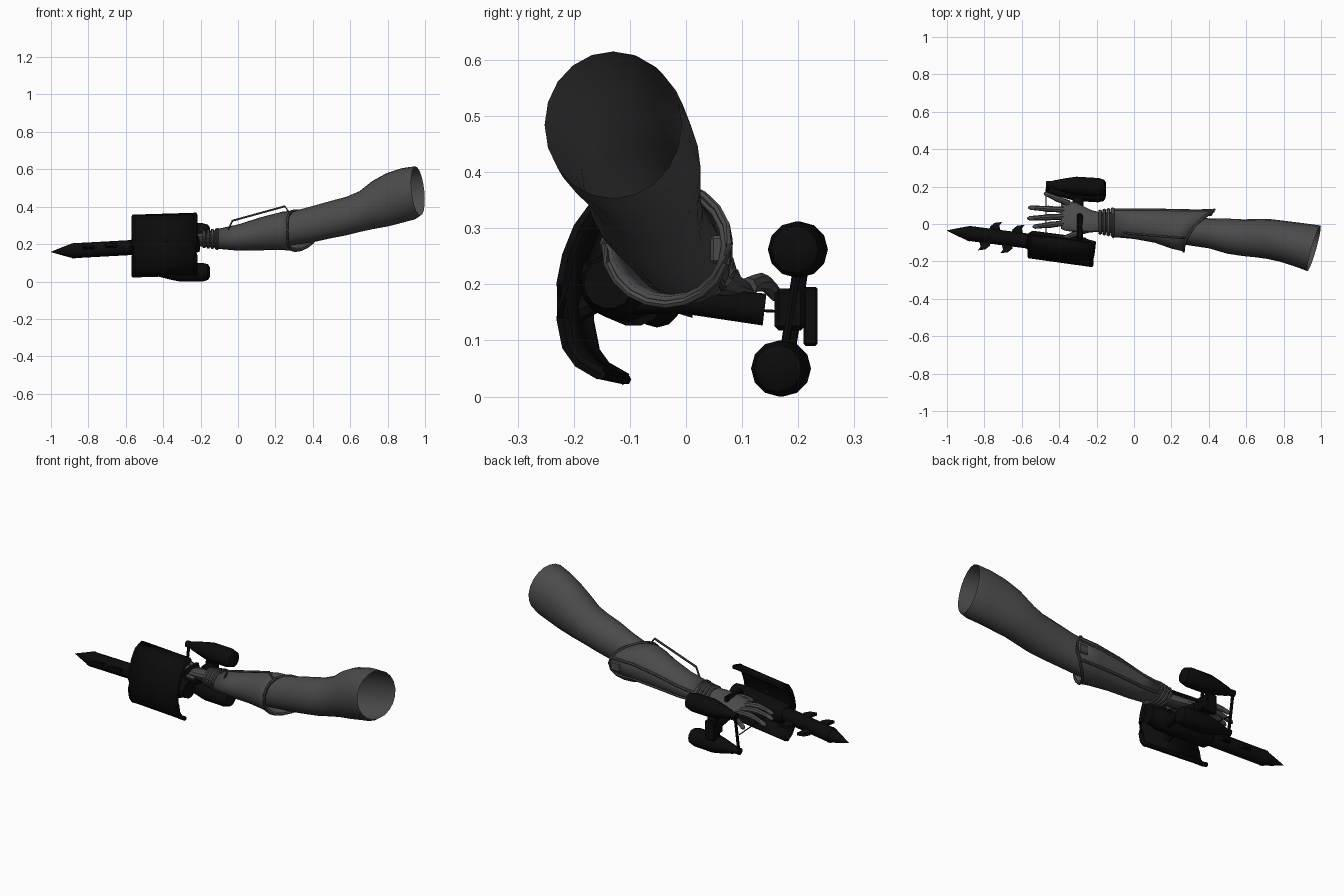
import bpy, bmesh, math
from mathutils import Vector

cube = bpy.data.objects.get("Cube")
if cube:
    bpy.data.objects.remove(cube, do_unlink=True)


def material(name, value):
    m = bpy.data.materials.new(name)
    m.use_nodes = True
    colour = (value, value, value, 1)
    m.diffuse_color = colour
    m.node_tree.nodes["Principled BSDF"].inputs["Base Color"].default_value = colour
    return m


GREY = material("dark grey", 0.07)
BLACK = material("near black", 0.0035)


def finish(name, bm, mat, angle=40):
    bmesh.ops.recalc_face_normals(bm, faces=bm.faces)
    mesh = bpy.data.meshes.new(name)
    bm.to_mesh(mesh)
    bm.free()
    mesh.materials.append(mat)
    ob = bpy.data.objects.new(name, mesh)
    bpy.context.collection.objects.link(ob)
    bpy.ops.object.select_all(action="DESELECT")
    bpy.context.view_layer.objects.active = ob
    ob.select_set(True)
    bpy.ops.object.shade_smooth_by_angle(angle=math.radians(angle))
    return ob


def skin(bm, rings, capped=True, closed=False):
    rows = [[bm.verts.new(p) for p in ring] for ring in rings]
    pairs = list(zip(rows, rows[1:])) + ([(rows[-1], rows[0])] if closed else [])
    for a, b in pairs:
        for i in range(len(a)):
            j = (i + 1) % len(a)
            bm.faces.new((a[i], a[j], b[j], b[i]))
    if capped and not closed:
        bm.faces.new(rows[0])
        bm.faces.new(rows[-1])


def sleeve_ring(x, y, z, ry, rz, lean_y=0, lean_z=0, sides=20):
    # Oval across the arm, leaning so that x follows the y and z offsets
    ring = []
    for i in range(sides):
        t = math.tau * i / sides
        dy, dz = ry * math.cos(t), rz * math.sin(t)
        ring.append(Vector((x + lean_y * dy + lean_z * dz, y + dy, z + dz)))
    return ring


def tube(name, points, radii, mat, sides=10, closed=False):
    # Round sections along a path
    pts = [Vector(p) for p in points]
    if not isinstance(radii, (list, tuple)):
        radii = [radii] * len(pts)
    rings, n = [], len(pts)
    for k, p in enumerate(pts):
        after = pts[(k + 1) % n] if closed else pts[min(k + 1, n - 1)]
        before = pts[k - 1] if closed else pts[max(k - 1, 0)]
        d = (after - before).normalized()
        u = d.cross(Vector((0, 0, 1)))
        u = u.normalized() if u.length > 0.05 else Vector((0, 1, 0))
        v = d.cross(u).normalized()
        rings.append([p + radii[k] * (u * math.cos(a) + v * math.sin(a))
                      for a in (math.tau * i / sides for i in range(sides))])
    bm = bmesh.new()
    skin(bm, rings, closed=closed)
    return finish(name, bm, mat)


def box(name, centre, size, mat):
    bm = bmesh.new()
    bmesh.ops.create_cube(bm, size=1)
    bmesh.ops.scale(bm, vec=size, verts=bm.verts)
    bmesh.ops.bevel(bm, geom=bm.edges[:], offset=min(size) * 0.15, segments=1, affect="EDGES")
    ob = finish(name, bm, mat, 30)
    ob.location = centre


# Arm, open at the shoulder end
arm = [(-.18, .01, .225, .05, .04), (0, 0, .232, .07, .06), (.2, -.02, .265, .08, .085),
       (.4, -.05, .307, .08, .097), (.5, -.065, .332, .094, .1), (.58, -.073, .35, .098, .103),
       (.65, -.076, .374, .102, .109), (.72, -.08, .408, .106, .127, .1, -.04),
       (.8, -.093, .437, .108, .141, .2, -.06), (.88, -.11, .461, .114, .143, .25, -.08),
       (.935, -.123, .473, .119, .14, .28, -.09), (.962, -.13, .484, .122, .131, .28, -.1)]
bm = bmesh.new()
skin(bm, [sleeve_ring(*s) for s in arm], capped=False)
finish("arm", bm, GREY, 60)

# Gauntlet, its elbow opening sweeping into a point at the back
cuff = [(-.11, .005, .228, .075, .053), (0, 0, .235, .08, .07), (.12, -.01, .255, .09, .088, .1),
        (.24, -.027, .271, .104, .103, .4), (.34, -.035, .272, .112, .108)]
rings = [sleeve_ring(*s) for s in cuff]
for p in rings[-1]:
    p.x = .265 + .165 * ((p.y + .147) / .224) ** 2
bm = bmesh.new()
skin(bm, rings, capped=False)
ob = finish("gauntlet", bm, GREY)
mod = ob.modifiers.new("thickness", "SOLIDIFY")
mod.thickness = 0.014
tube("gauntlet_rim", rings[-1], 0.007, GREY, 6, closed=True)
tube("gauntlet_cuff_edge", rings[0], 0.007, GREY, 6, closed=True)

# Raised seams running along the gauntlet, and the narrow strap above its front edge
for name, side in (("back_seam", 1), ("front_seam", 18)):
    tube(name, [r[side] for r in rings], 0.007, GREY, 6)
tube("top_strap", [(-.06, -.045, .26), (-.03, -.05, .325), (.25, -.075, .402), (.28, -.075, .36)],
     0.006, GREY, 6)
box("elbow_buckle", (.39, .062, .262), (.06, .036, .05), GREY)

# Wrist bands
for i in range(4):
    ring = sleeve_ring(-.115 - .022 * i, .01, .228, .07 - .004 * i, .047 - .002 * i)
    tube(f"wrist_band_{i + 1}", ring, 0.01, GREY, 6, closed=True)

# Hand: palm, four fingers and thumb, sloping down towards the back
palm = [(-.17, .01, .225, .05, .034), (-.23, .015, .222, .06, .034),
        (-.31, .035, .215, .08, .03), (-.37, .045, .21, .08, .024), (-.39, .045, .208, .07, .015)]
bm = bmesh.new()
sections = [sleeve_ring(*s, sides=14) for s in palm]
for ring, s in zip(sections, palm):
    for p in ring:
        p.z -= 0.3 * (p.y - s[1])
skin(bm, sections)
finish("palm", bm, GREY)
fingers = {"little_finger": ((-.35, .11, .195), (-.48, .165, .175)),
           "ring_finger": ((-.37, .075, .205), (-.565, .088, .185)),
           "middle_finger": ((-.375, .04, .213), (-.57, .03, .2)),
           "index_finger": ((-.37, .005, .222), (-.54, -.015, .205)),
           "thumb": ((-.25, -.03, .22), (-.4, -.085, .2))}
for name, (a, b) in fingers.items():
    a, b = Vector(a), Vector(b)
    path = [a.lerp(b, t) + Vector((0, 0, .018 * math.sin(math.pi * t)))
            for t in (0, .25, .45, .55, .75, .94, 1)]
    tube(name, path, [.018, .015, .017, .015, .013, .012, .005], GREY, 8)


# Drill: motor, shaft, pointed head
def axis(x):
    return Vector((x, -.035 - .13 * (x + 1), .158 + .055 * (x + 1)))


tube("drill_motor", [axis(x) for x in (-.57, -.55, -.27, -.25, -.21)],
     [.042, .058, .058, .05, .045], BLACK, 14)
tube("drill_shaft", [axis(-.89), axis(-.55)], .04, BLACK, 12)
tube("drill_head", [axis(x) for x in (-1, -.93, -.875, -.86)], [.001, .025, .042, .036], BLACK, 12)

# Thin hooked blades on alternating sides of the shaft, all in one tilted plane
hook = [(.035, .02), (.03, .055), (.005, .075), (-.035, .08), (-.02, .06), (-.03, .02)]
for i, x in enumerate((-.8, -.74, -.68, -.62)):
    side = -1 if i % 2 == 0 else 1
    bm = bmesh.new()
    skin(bm, [[axis(x) + Vector((-side * dx, side * dy, -.3 * side * dy + dz))
               for dx, dy in hook] for dz in (-.008, .008)])
    finish(f"drill_blade_{i + 1}", bm, BLACK, 20)

# Curved shield, angled along the forearm
profile = [(-.105, .358), (-.16, .342), (-.19, .3), (-.21, .25), (-.22, .2), (-.22, .14),
           (-.21, .09), (-.19, .062), (-.152, .04)]
ENDS = (-.557, -.23)


def shield_point(x, y, z):
    return Vector((x, y - .14 * (x - ENDS[1]), z + .03 * (x - ENDS[1])))


bm = bmesh.new()
rows = [[bm.verts.new(shield_point(x, y, z)) for y, z in profile] for x in ENDS]
for i in range(len(profile) - 1):
    bm.faces.new((rows[0][i], rows[0][i + 1], rows[1][i + 1], rows[1][i]))
ob = finish("shield", bm, BLACK)
mod = ob.modifiers.new("thickness", "SOLIDIFY")
mod.thickness = 0.02
mod.offset = 0
for name, x in zip(("shield_front_rim", "shield_rear_rim"), ENDS):
    tube(name, [shield_point(x, y, z) for y, z in profile], .013, BLACK, 6)
for name, (y, z) in (("shield_top_rim", profile[0]), ("shield_bottom_rim", profile[-1])):
    tube(name, [shield_point(x, y, z) for x in ENDS], .009, BLACK, 6)
for z in (.15, .23):
    tube("shield_bracket", [(-.38, -.2, z), (-.38, -.12, .19)], .02, BLACK, 8)

# Grip bar under the palm, with a short strap over the hand
tube("grip_bar", [(-.3, -.12, .175), (-.3, 0, .172), (-.3, .14, .155)], [.03, .026, .03], BLACK, 10)
tube("hand_strap", [(-.29, -.1, .19), (-.29, -.07, .25), (-.29, .045, .252), (-.29, .05, .2)],
     .016, BLACK, 6)
box("side_block", (-.31, .185, .155), (.07, .055, .075), BLACK)
box("side_plate", (-.31, .222, .143), (.06, .025, .105), BLACK)

# Paired canisters and the pipes that join them
for name, y, z in (("upper_canister", .2, .262), ("lower_canister", .17, .05)):
    path = [(x, y - .06 * (x + .26), z) for x in (-.47, -.44, -.43, -.36, -.31, -.19, -.16, -.15)]
    tube(name, path, [.018, .018, .023, .04, .05, .05, .042, .025], BLACK, 12)
for x, shift in ((-.46, .012), (-.33, 0), (-.28, 0)):
    tube("canister_pipe", [(x, .172 + shift, .06), (x, .202 + shift, .25)], .008, BLACK, 8)
tube("feed_pipe", [(-.47, .19, .15), (-.47, -.06, .165), (-.38, -.08, .18)], .003, BLACK, 6)
